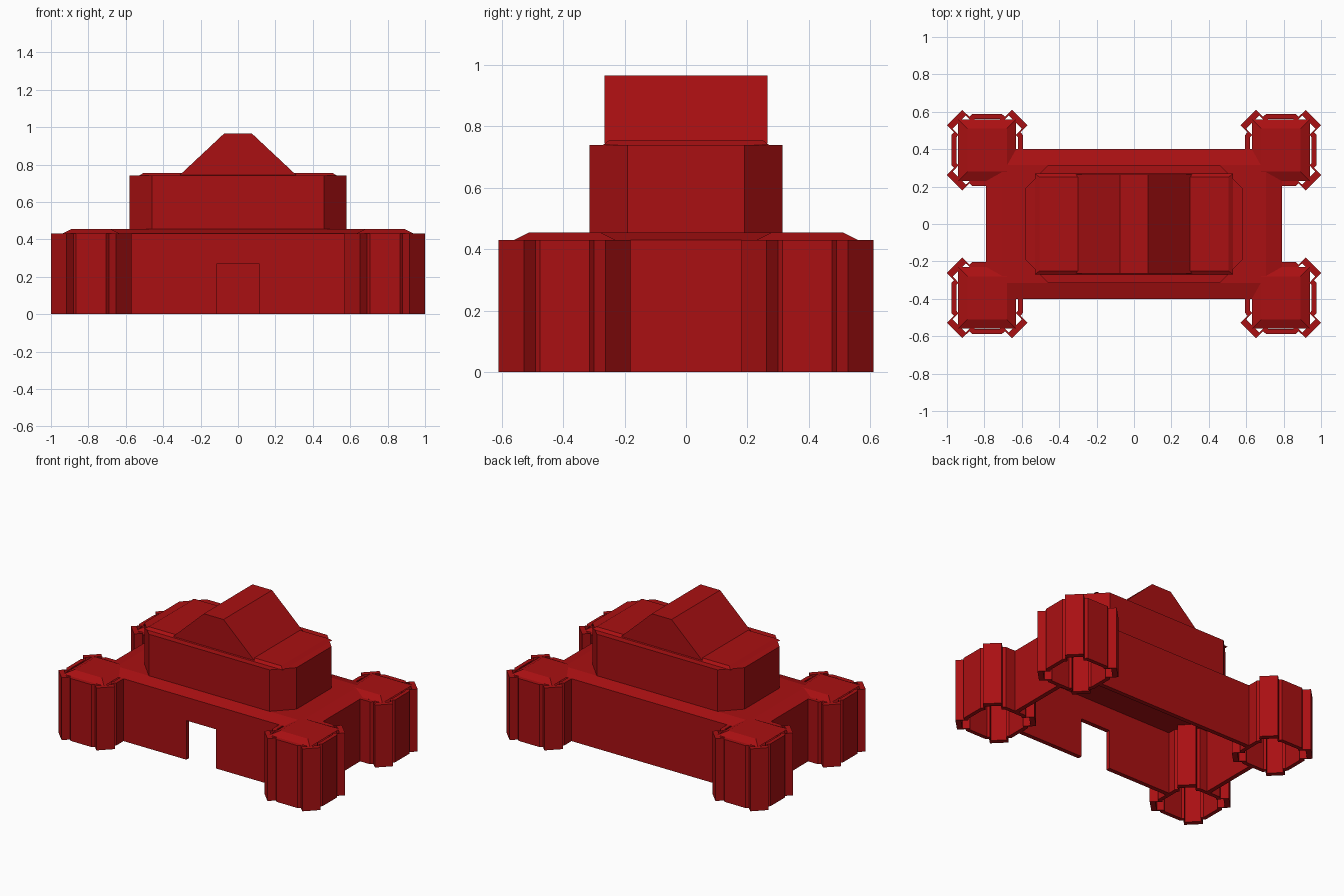
import bpy, bmesh

cube = bpy.data.objects.get("Cube")
if cube:
    bpy.data.objects.remove(cube, do_unlink=True)

RED = (0.40, 0.005, 0.006, 1.0)
red = bpy.data.materials.new("fort_red")
red.use_nodes = True
red.diffuse_color = RED
red.node_tree.nodes["Principled BSDF"].inputs["Base Color"].default_value = RED

RIM, ROOF = 0.43, 0.455
T = 0.03          # wall thickness
CX, CY = 0.785, 0.395   # bastion centre


def finish(name, bm, loc=(0, 0, 0)):
    bmesh.ops.recalc_face_normals(bm, faces=bm.faces)
    mesh = bpy.data.meshes.new(name)
    bm.to_mesh(mesh)
    bm.free()
    mesh.materials.append(red)
    obj = bpy.data.objects.new(name, mesh)
    obj.location = loc
    bpy.context.collection.objects.link(obj)
    return obj


def loft(name, lower, upper, loc=(0, 0, 0)):
    """Solid between two matching outlines."""
    bm = bmesh.new()
    a = [bm.verts.new(p) for p in lower]
    b = [bm.verts.new(p) for p in upper]
    bm.faces.new(a)
    bm.faces.new(b)
    for i in range(len(a)):
        j = (i + 1) % len(a)
        bm.faces.new((a[i], a[j], b[j], b[i]))
    return finish(name, bm, loc)


def rect(x, y, z):
    return [(-x, -y, z), (x, -y, z), (x, y, z), (-x, y, z)]


def sloped_roof(name, x, y, inset_x, inset_y, z0, z1, loc=(0, 0, 0)):
    return loft(name, rect(x, y, z0), rect(x - inset_x, y - inset_y, z1), loc)


def extrude_y(name, profile, y0, y1):
    return loft(name, [(x, y0, z) for x, z in profile], [(x, y1, z) for x, z in profile])


# Bastion outline: one quarter turned four times
quarter = [(-0.08, -0.192), (0.08, -0.192), (0.095, -0.178),
           (0.133, -0.215), (0.215, -0.133), (0.178, -0.095)]
outline = []
for turn in range(4):
    outline += quarter
    quarter = [(-y, x) for x, y in quarter]


def bastion_wall(name, loc):
    """Hollow wall ring, open at the bottom."""
    bm = bmesh.new()
    loops = [[bm.verts.new((x * s, y * s, z)) for x, y in outline]
             for s, z in ((1, 0), (1, RIM), (0.86, RIM), (0.86, 0))]
    n = len(outline)
    for k in range(4):
        a, b = loops[k], loops[(k + 1) % 4]
        for i in range(n):
            j = (i + 1) % n
            bm.faces.new((a[i], a[j], b[j], b[i]))
    return finish(name, bm, loc)


for sx, side in ((-1, "right"), (1, "left")):
    for sy, end in ((-1, "front"), (1, "back")):
        loc = (sx * CX, sy * CY, 0)
        bastion_wall(f"{end}_{side}_bastion_wall", loc)
        sloped_roof(f"{end}_{side}_bastion_roof", 0.155, 0.165, 0.05, 0.05, RIM, ROOF, loc)

# Curtain walls between the bastions, with a doorway in the front one
D, DH, W = 0.113, 0.27, 0.60
extrude_y("front_wall", [(-W, 0), (-D, 0), (-D, DH), (D, DH), (D, 0),
                         (W, 0), (W, RIM), (-W, RIM)], -0.40, -0.40 + T)
extrude_y("back_wall", [(-W, 0), (W, 0), (W, RIM), (-W, RIM)], 0.40 - T, 0.40)
for s, side in ((-1, "right"), (1, "left")):
    extrude_y(f"{side}_wall", [(s * 0.79, 0), (s * (0.79 - T), 0),
                               (s * (0.79 - T), RIM), (s * 0.79, RIM)], -0.21, 0.21)

# Main roof
sloped_roof("main_roof", 0.79, 0.40, 0.085, 0.085, RIM, ROOF - 0.001)

# Upper storey with cut corners
octagon = [(-0.46, -0.315), (0.46, -0.315), (0.58, -0.19), (0.58, 0.19),
           (0.46, 0.315), (-0.46, 0.315), (-0.58, 0.19), (-0.58, -0.19)]
loft("upper_storey", [(x, y, 0.45) for x, y in octagon], [(x, y, 0.74) for x, y in octagon])
sloped_roof("upper_roof", 0.53, 0.27, 0.025, 0.02, 0.74, 0.755)

# Flat-topped gable
extrude_y("gable", [(-0.31, 0.745), (0.31, 0.745), (0.075, 0.965), (-0.075, 0.965)], -0.265, 0.265)
